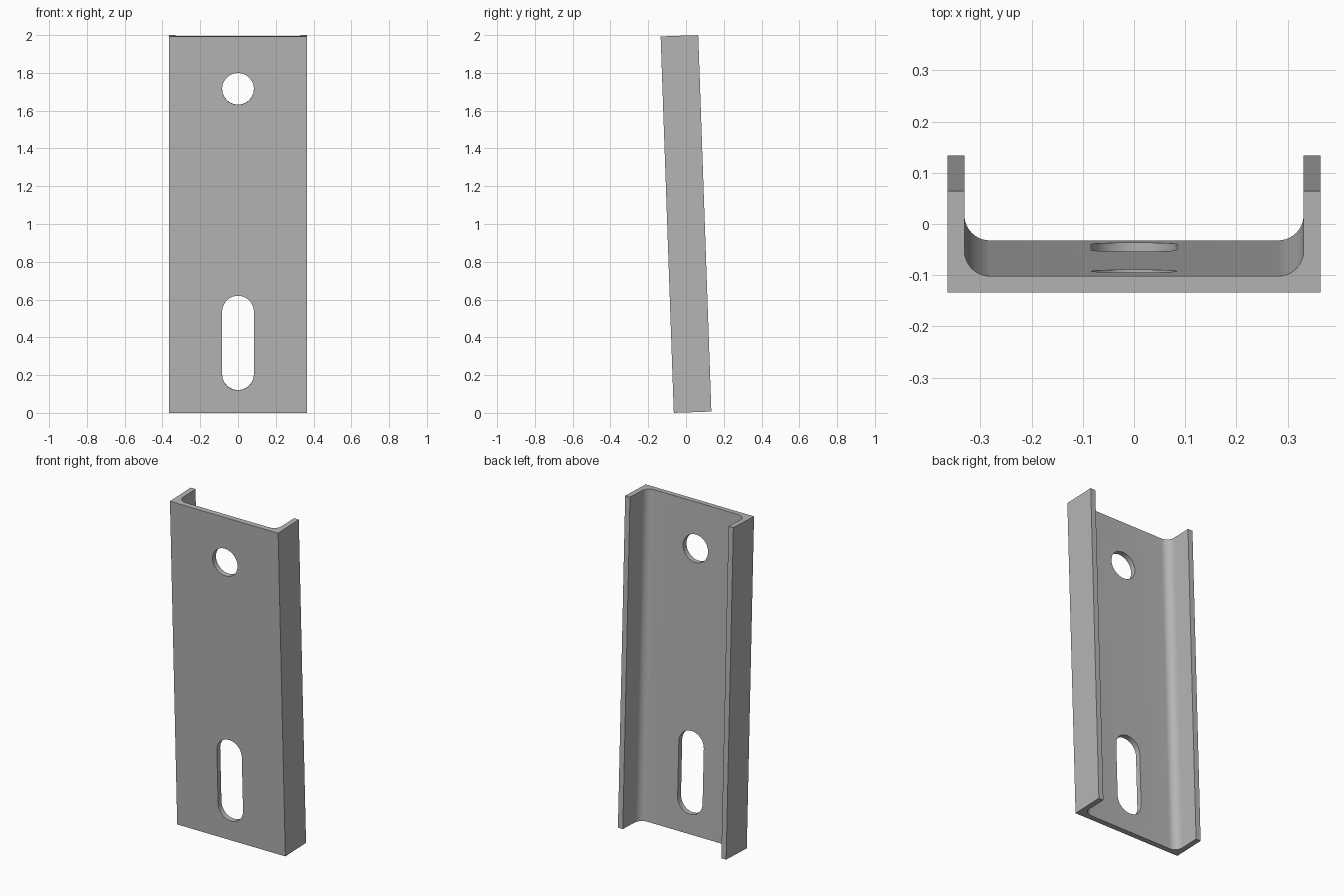
import bpy, bmesh, math
from mathutils import Matrix, Vector

WIDTH, DEPTH, LENGTH = 0.728, 0.199, 1.994
WALL, FILLET, HOLE = 0.0325, 0.05, 0.084
TILT = Matrix.Translation((0, 0, 1)) @ Matrix.Rotation(math.radians(2), 4, 'X')

cube = bpy.data.objects.get("Cube")
if cube:
    bpy.data.objects.remove(cube, do_unlink=True)

steel = bpy.data.materials.new("grey_steel")
steel.use_nodes = True
colour = (0.46, 0.46, 0.46, 1)
steel.diffuse_color = colour
steel.node_tree.nodes["Principled BSDF"].inputs["Base Color"].default_value = colour


def extrude(name, points, vector):
    """Solid prism from a closed outline swept along a vector."""
    bm = bmesh.new()
    face = bm.faces.new([bm.verts.new(p) for p in points])
    swept = bmesh.ops.extrude_face_region(bm, geom=[face])
    verts = [v for v in swept["geom"] if isinstance(v, bmesh.types.BMVert)]
    bmesh.ops.translate(bm, verts=verts, vec=vector)
    bmesh.ops.recalc_face_normals(bm, faces=bm.faces)
    mesh = bpy.data.meshes.new(name)
    bm.to_mesh(mesh)
    bm.free()
    mesh.materials.append(steel)
    obj = bpy.data.objects.new(name, mesh)
    bpy.context.collection.objects.link(obj)
    obj.matrix_world = TILT
    return obj


def arc(cx, cy, radius, start, end, steps):
    angles = [math.radians(start + (end - start) * i / steps) for i in range(steps + 1)]
    return [(cx + radius * math.cos(a), cy + radius * math.sin(a)) for a in angles]


# Channel: sharp outer corners, rounded inner corners, open at the back
half_w, half_d = WIDTH / 2, DEPTH / 2
inner = half_w - WALL
right_half = [(half_w, -half_d), (half_w, half_d), (inner, half_d)]
right_half += arc(inner - FILLET, -half_d + WALL + FILLET, FILLET, 0, -90, 10)
outline = right_half + [(-x, y) for x, y in reversed(right_half)]
channel = extrude("channel_bracket",
                  [(x, y, -LENGTH / 2) for x, y in outline], Vector((0, 0, LENGTH)))


# Round hole near the top and long slot near the bottom
def cut_hole(name, low, high):
    ring = arc(0, high, HOLE, 0, 180, 20) + arc(0, low, HOLE, 180, 360, 20)
    if low == high:
        ring = arc(0, low, HOLE, 0, 351, 39)
    cutter = extrude(name, [(x, -half_d - WALL, z) for x, z in ring],
                     Vector((0, 3 * WALL, 0)))
    cutter.hide_render = True
    cutter.hide_viewport = True
    cutter.display_type = 'WIRE'
    cut = channel.modifiers.new(name, 'BOOLEAN')
    cut.operation = 'DIFFERENCE'
    cut.solver = 'EXACT'
    cut.object = cutter


cut_hole("round_hole_cutter", 0.719, 0.719)
cut_hole("slot_cutter", -0.793, -0.461)

# Bake the cuts so that the rounded surfaces can be shaded smooth
bpy.context.view_layer.update()
graph = bpy.context.evaluated_depsgraph_get()
baked = bpy.data.meshes.new_from_object(channel.evaluated_get(graph))
channel.modifiers.clear()
channel.data = baked
for obj in [o for o in bpy.data.objects if o.name.endswith("_cutter")]:
    bpy.data.objects.remove(obj, do_unlink=True)
bpy.ops.object.select_all(action='DESELECT')
channel.select_set(True)
bpy.context.view_layer.objects.active = channel
bpy.ops.object.shade_smooth_by_angle(angle=math.radians(30))
